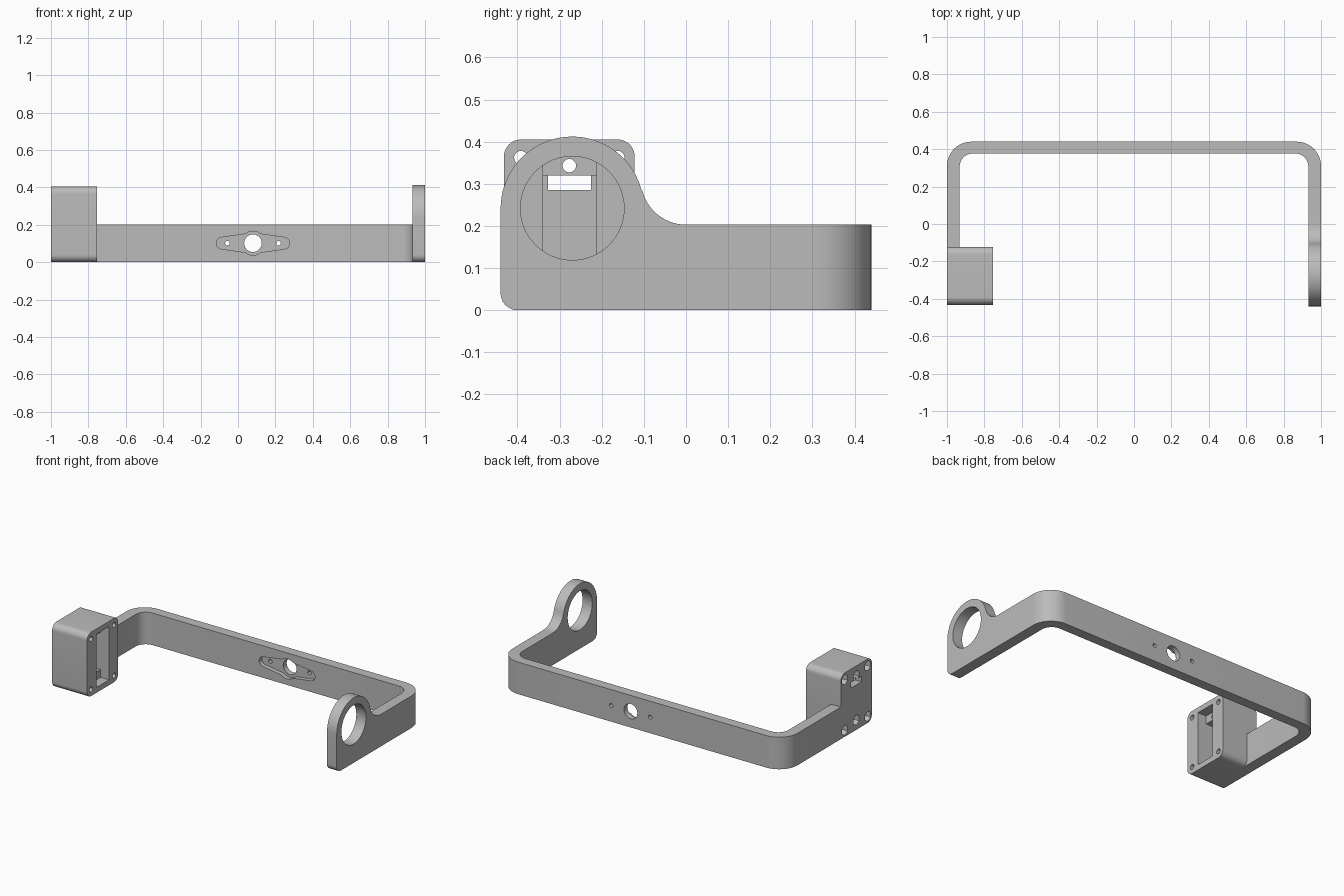
import bpy
import bmesh
from math import radians, sin, cos

if "Cube" in bpy.data.objects:
    bpy.data.objects.remove(bpy.data.objects["Cube"], do_unlink=True)

grey = bpy.data.materials.new("plain grey")
grey.use_nodes = True
grey.diffuse_color = (0.5, 0.5, 0.5, 1)
grey.node_tree.nodes["Principled BSDF"].inputs["Base Color"].default_value = (0.5, 0.5, 0.5, 1)


def arc(u, v, r, start, end, steps=12):
    angles = [radians(start + (end - start) * i / steps) for i in range(steps + 1)]
    return [(u + r * cos(a), v + r * sin(a)) for a in angles]


def circle(u, v, r, sides=32):
    return arc(u, v, r, 90, 450, sides)[:-1]


def rect(u0, u1, v0, v1):
    return [(u0, v0), (u1, v0), (u1, v1), (u0, v1)]


def rounded(u0, u1, v0, v1, r):
    return (arc(u0 + r, v0 + r, r, 180, 270) + arc(u1 - r, v0 + r, r, 270, 360)
            + arc(u1 - r, v1 - r, r, 0, 90) + arc(u0 + r, v1 - r, r, 90, 180))


def prism(name, outline, axis, low, high):
    """Extrude a flat outline along one axis."""
    place = {"x": lambda u, v, w: (w, u, v),
             "y": lambda u, v, w: (u, w, v),
             "z": lambda u, v, w: (u, v, w)}[axis]
    bm = bmesh.new()
    ends = [[bm.verts.new(place(u, v, w)) for u, v in outline] for w in (low, high)]
    for end in ends:
        bm.faces.new(end)
    n = len(outline)
    for i in range(n):
        j = (i + 1) % n
        bm.faces.new((ends[0][i], ends[0][j], ends[1][j], ends[1][i]))
    bmesh.ops.recalc_face_normals(bm, faces=bm.faces)
    mesh = bpy.data.meshes.new(name)
    bm.to_mesh(mesh)
    bm.free()
    mesh.materials.append(grey)
    obj = bpy.data.objects.new(name, mesh)
    bpy.context.collection.objects.link(obj)
    return obj


def combine(target, tool, operation="DIFFERENCE"):
    tool.hide_render = True
    mod = target.modifiers.new("combine", "BOOLEAN")
    mod.operation = operation
    mod.solver = "EXACT"
    mod.object = tool
    bpy.context.view_layer.objects.active = target
    bpy.ops.object.modifier_apply(modifier=mod.name)
    bpy.data.objects.remove(tool, do_unlink=True)


# U-shaped band: back bar with two rounded corners and side arms
outer, inner = 0.13, 0.07
band = ([(-1, -0.15)] + arc(-1 + outer, 0.44 - outer, outer, 180, 90)
        + arc(1 - outer, 0.44 - outer, outer, 90, 0)
        + [(1, 0.05), (0.932, 0.05)]
        + arc(0.932 - inner, 0.377 - inner, inner, 0, 90)
        + arc(-0.932 + inner, 0.377 - inner, inner, 90, 180)
        + [(-0.932, -0.15)])
bracket = prism("bracket", band, "z", 0, 0.203)

# Left arm end: round eye blending into the arm with a concave fillet
eye_y, eye_z, eye_r = -0.27, 0.242, 0.17
fillet = 0.107
arm = (arc(eye_y - eye_r + 0.04, 0.04, 0.04, 180, 270)
       + [(0.05, 0), (0.05, 0.203)]
       + arc(0, 0.203 + fillet, fillet, 270, 194, 14)
       + arc(eye_y, eye_z, eye_r, 13, 180, 36))
eye_arm = prism("eye_arm", arm, "x", 0.932, 1)
combine(eye_arm, prism("eye_cutter", circle(eye_y, eye_z, 0.123, 64), "x", 0.9, 1.1))
combine(bracket, eye_arm, "UNION")

# Right arm end: box that holds a small motor
box = prism("motor_box", rounded(-0.432, -0.122, 0, 0.405, 0.04), "x", -1, -0.755)
combine(bracket, box, "UNION")

# Motor pocket: shallow flange recess, deep body, cable slot
for low, high, bottom, top, depth in ((-0.34, -0.213, 0.034, 0.371, -0.815),
                                      (-0.34, -0.213, 0.085, 0.32, -0.955),
                                      (-0.328, -0.225, 0.285, 0.32, -1.1)):
    combine(bracket, prism("pocket_cutter", rect(low, high, bottom, top), "x", depth, -0.7))

# Screw holes with hexagonal nut recesses on the outside
screws = [(y, z) for y in (-0.392, -0.162) for z in (0.042, 0.362)]
screws += [(-0.277, 0.062), (-0.277, 0.343)]
for y, z in screws:
    combine(bracket, prism("screw_cutter", circle(y, z, 0.016, 24), "x", -1.1, -0.7))
    combine(bracket, prism("nut_cutter", circle(y, z, 0.032, 6), "x", -1.1, -0.96))

# Back bar: recess for a two-armed lever, shaft hole and two small screw holes
mid_x, mid_z = 0.08, 0.102
lever = (arc(mid_x + 0.165, mid_z, 0.031, -82, 82) + [(mid_x, mid_z + 0.055)]
         + arc(mid_x - 0.165, mid_z, 0.031, 98, 262) + [(mid_x, mid_z - 0.055)])
combine(bracket, prism("lever_cutter", lever, "y", 0.3, 0.405))
combine(bracket, prism("hub_cutter", circle(mid_x, mid_z, 0.064, 40), "y", 0.3, 0.405))
for x, r in ((mid_x, 0.047), (mid_x - 0.137, 0.012), (mid_x + 0.137, 0.012)):
    combine(bracket, prism("hole_cutter", circle(x, mid_z, r), "y", 0.3, 0.5))

# Smooth curves, crisp edges
bpy.ops.object.select_all(action="DESELECT")
bracket.select_set(True)
bpy.context.view_layer.objects.active = bracket
bpy.ops.object.shade_smooth_by_angle(angle=radians(30))
